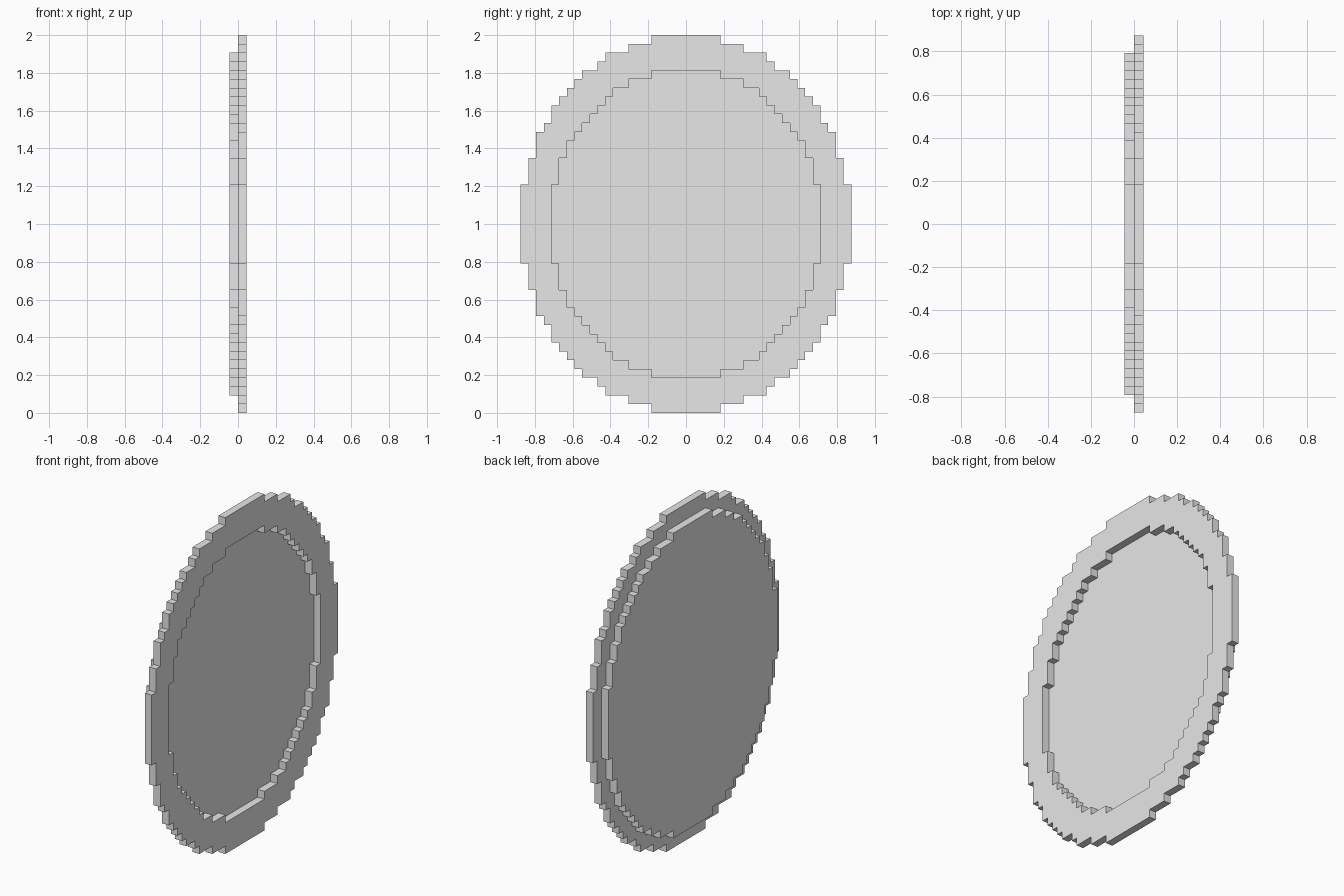
import bpy
import bmesh
import math

cube = bpy.data.objects.get("Cube")
if cube:
    bpy.data.objects.remove(cube)

ROWS = 43                  # grid rows across the rim
CELL_Z = 2 / ROWS
CELL_Y = 1.75 / ROWS
THICKNESS = 0.045

grey = bpy.data.materials.new("plain grey")
grey.use_nodes = True
grey.diffuse_color = (0.8, 0.8, 0.8, 1)
grey.node_tree.nodes["Principled BSDF"].inputs["Base Color"].default_value = (0.8, 0.8, 0.8, 1)


def half_outline(n):
    """Stepped half circle, from the top to the bottom, n + 0.5 cells in radius."""
    def width(k):
        return math.floor(math.sqrt((n + 0.5) ** 2 - k * k)) + 0.5

    points = [(0, n + 0.5), (width(n), n + 0.5)]
    for k in range(n - 1, -n - 1, -1):
        if width(k) != width(k + 1):
            points += [(width(k + 1), k + 0.5), (width(k), k + 0.5)]
    return points + [(width(n), -n - 0.5), (0, -n - 0.5)]


def stepped_plate(name, outer, inner, offset):
    """Flat plate with stepped edges, with a stepped opening if inner is given."""
    points = half_outline(outer)
    if inner:
        points += reversed(half_outline(inner))
    bm = bmesh.new()
    for side in (1, -1):
        verts = [bm.verts.new((0, side * y * CELL_Y, 1 + z * CELL_Z)) for y, z in points]
        bm.faces.new(verts[::-1] if side == 1 else verts)
    bmesh.ops.remove_doubles(bm, verts=bm.verts[:], dist=0.0001)
    mesh = bpy.data.meshes.new(name)
    bm.to_mesh(mesh)
    bm.free()
    mesh.materials.append(grey)
    obj = bpy.data.objects.new(name, mesh)
    bpy.context.collection.objects.link(obj)
    solid = obj.modifiers.new("Thickness", "SOLIDIFY")
    solid.thickness = THICKNESS
    solid.offset = offset


# Raised rim on one side, smaller solid disc behind it
stepped_plate("rim_ring", 21, 17, 1)
stepped_plate("back_disc", 19, None, -1)
